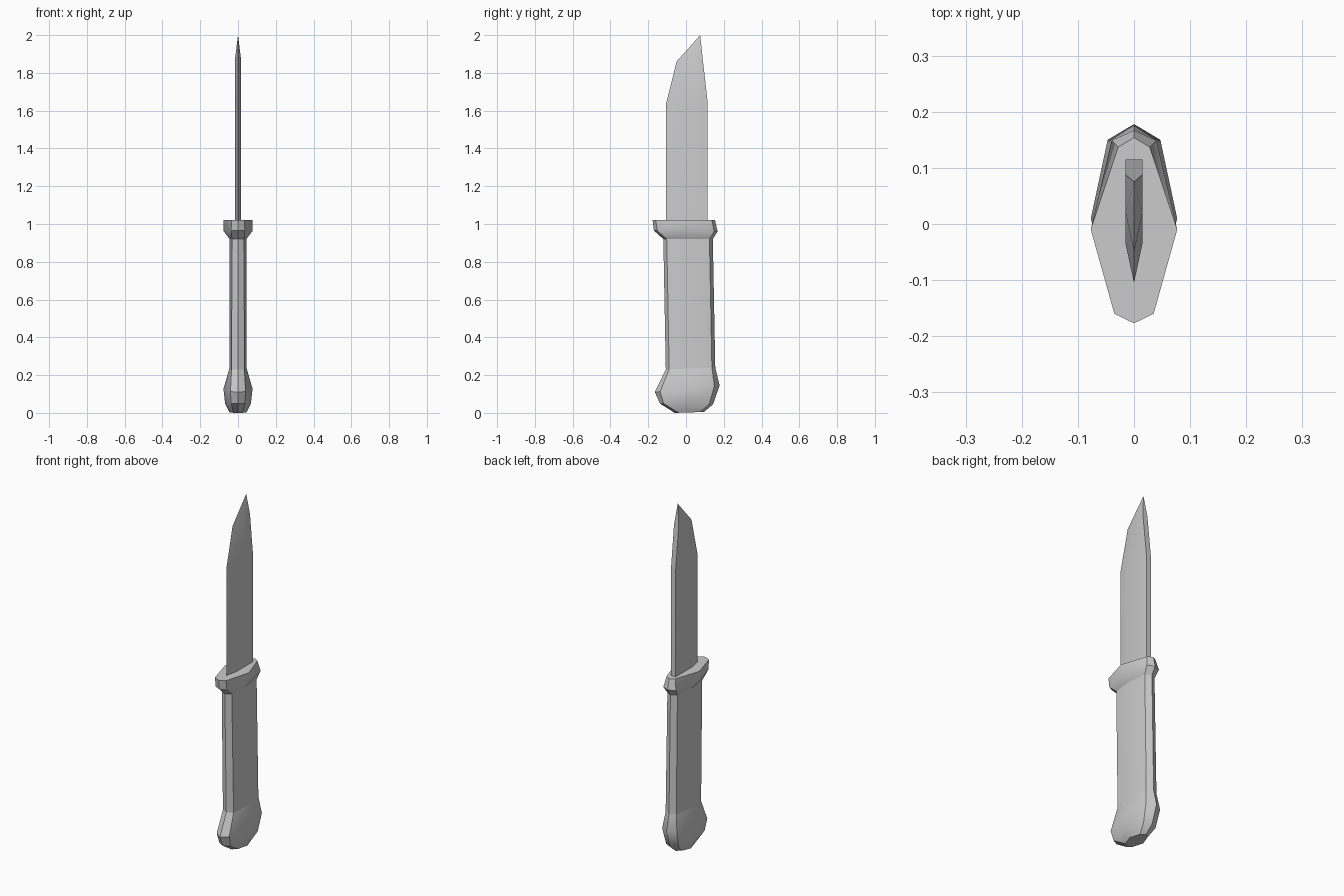
import bpy, bmesh, math

cube = bpy.data.objects.get("Cube")
if cube:
    bpy.data.objects.remove(cube)

steel = bpy.data.materials.new("light grey")
steel.use_nodes = True
grey = (0.6, 0.6, 0.6, 1)
steel.diffuse_color = grey
steel.node_tree.nodes["Principled BSDF"].inputs["Base Color"].default_value = grey


def loft(name, rings, smooth_angle):
    """Skin a stack of closed rings, cap both ends and shade."""
    bm = bmesh.new()
    loops = [[bm.verts.new(p) for p in ring] for ring in rings]
    n = len(loops[0])
    for low, high in zip(loops, loops[1:]):
        for i in range(n):
            j = (i + 1) % n
            bm.faces.new((low[i], low[j], high[j], high[i]))
    bm.faces.new(loops[0][::-1])
    bm.faces.new(loops[-1])
    bmesh.ops.remove_doubles(bm, verts=bm.verts[:], dist=0.0005)
    bmesh.ops.recalc_face_normals(bm, faces=bm.faces[:])
    mesh = bpy.data.meshes.new(name)
    bm.to_mesh(mesh)
    bm.free()
    mesh.materials.append(steel)
    obj = bpy.data.objects.new(name, mesh)
    bpy.context.collection.objects.link(obj)
    bpy.ops.object.select_all(action="DESELECT")
    obj.select_set(True)
    bpy.context.view_layer.objects.active = obj
    bpy.ops.object.shade_smooth_by_angle(angle=math.radians(smooth_angle))
    return obj


def oval(yf, zf, yb, zb, side, side_y, front_x, back_x, inset):
    """Eight-sided mirrored ring, tilted from front (yf, zf) to back (yb, zb)."""
    half = [(0, yf), (front_x, yf + inset), (side, side_y), (back_x, yb - inset), (0, yb)]
    outline = half + [(-x, y) for x, y in half[-2:0:-1]]
    return [(x, y, zf + (zb - zf) * (y - yf) / (yb - yf)) for x, y in outline]


# Grip shared rings
grip_low = oval(-0.107, 0.23, 0.155, 0.24, 0.046, 0.02, 0.034, 0.034, 0.018)
grip_high = oval(-0.12, 0.92, 0.142, 0.92, 0.044, 0.01, 0.032, 0.032, 0.018)
loft("grip", [grip_low, grip_high], 40)

# Swollen pommel with a tilted widest ring
loft("pommel", [
    oval(-0.06, 0.0, 0.095, 0.005, 0.045, 0.02, 0.025, 0.025, 0.02),
    oval(-0.138, 0.05, 0.143, 0.045, 0.068, 0.01, 0.036, 0.04, 0.02),
    oval(-0.165, 0.11, 0.178, 0.145, 0.077, 0.01, 0.04, 0.047, 0.028),
    grip_low,
], 35)

# Flared guard
loft("guard", [
    grip_high,
    oval(-0.17, 0.965, 0.167, 0.96, 0.077, -0.01, 0.036, 0.04, 0.018),
    oval(-0.177, 1.02, 0.154, 1.02, 0.077, -0.01, 0.035, 0.028, 0.017),
], 35)


# Blade: square spine, flat cheeks, ground cutting edge
def blade_ring(z, edge_z, spine, cheek, edge, w):
    return [(w, spine, z), (w, cheek, z), (0, edge, edge_z), (-w, cheek, z), (-w, spine, z)]


loft("blade", [
    blade_ring(1.0, 1.0, 0.115, -0.035, -0.105, 0.015),
    blade_ring(1.64, 1.64, 0.115, -0.035, -0.105, 0.015),
    blade_ring(1.88, 1.86, 0.088, 0.02, -0.05, 0.015),
    blade_ring(2.0, 2.0, 0.075, 0.075, 0.075, 0),
], 25)
